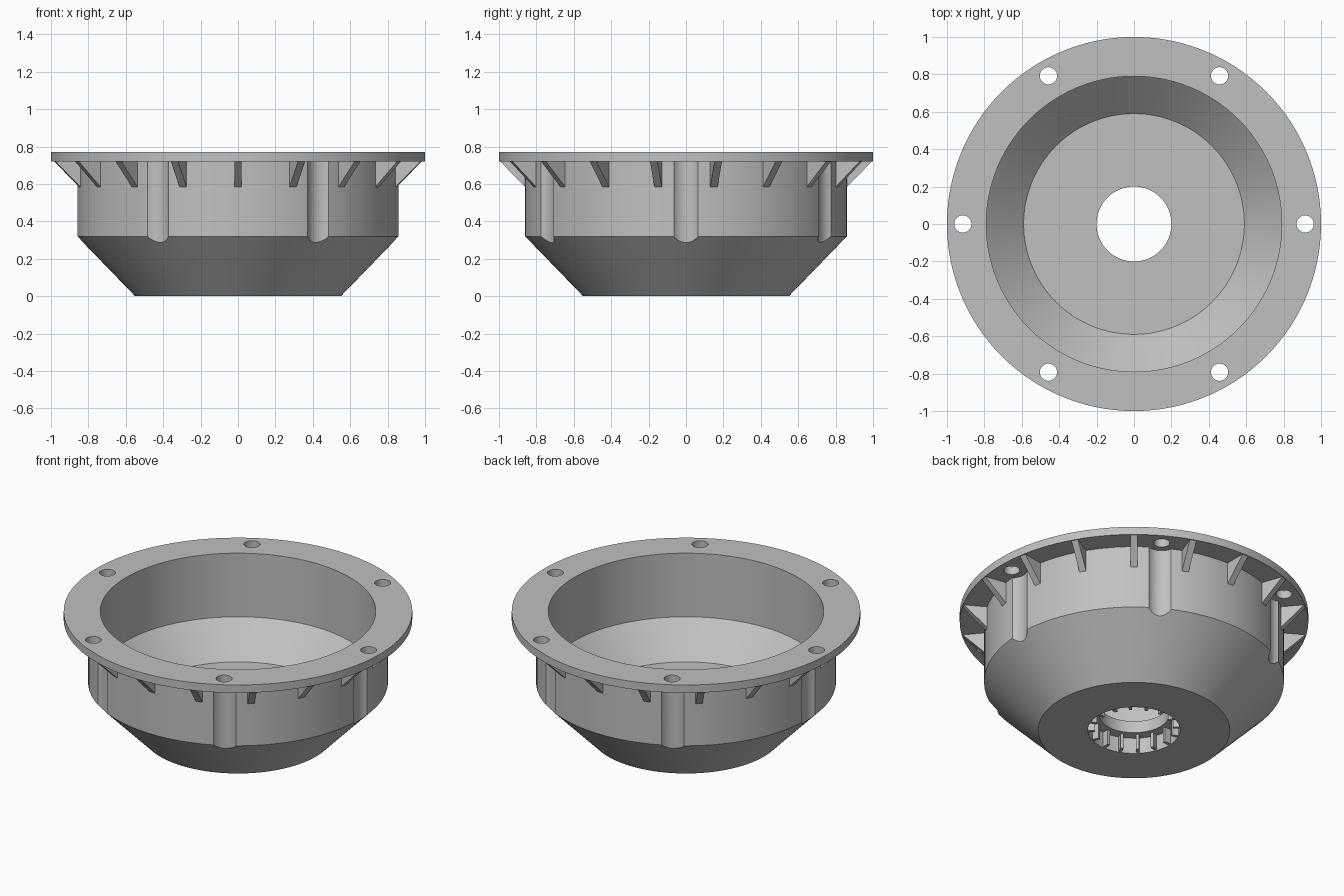
import bpy, bmesh
from math import pi, radians, cos, sin
from mathutils import Matrix, Vector

cube = bpy.data.objects.get("Cube")
if cube:
    bpy.data.objects.remove(cube)

grey = bpy.data.materials.new("plain grey")
grey.use_nodes = True
colour = (0.53, 0.53, 0.53, 1)
grey.diffuse_color = colour
grey.node_tree.nodes["Principled BSDF"].inputs["Base Color"].default_value = colour


def make_object(name, bm):
    bmesh.ops.recalc_face_normals(bm, faces=bm.faces)
    mesh = bpy.data.meshes.new(name)
    bm.to_mesh(mesh)
    bm.free()
    mesh.materials.append(grey)
    obj = bpy.data.objects.new(name, mesh)
    bpy.context.collection.objects.link(obj)
    return obj


def lathe(name, profile, steps=120):
    bm = bmesh.new()
    verts = [bm.verts.new((r, 0, z)) for r, z in profile]
    edges = [bm.edges.new((v, verts[i - 1])) for i, v in enumerate(verts)]
    bmesh.ops.spin(bm, geom=verts + edges, cent=(0, 0, 0), axis=(0, 0, 1),
                   angle=2 * pi, steps=steps, use_merge=True)
    bmesh.ops.remove_doubles(bm, verts=bm.verts, dist=1e-5)
    return make_object(name, bm)


def radial_plates(name, outline, width, count, start):
    """Thin plates with an (r, z) outline, repeated around the axis."""
    bm = bmesh.new()
    for i in range(count):
        turn = Matrix.Rotation(start + 2 * pi * i / count, 4, 'Z')
        face = bm.faces.new([bm.verts.new(turn @ Vector((r, -width / 2, z)))
                             for r, z in outline])
        out = bmesh.ops.extrude_face_region(bm, geom=[face], use_keep_orig=True)
        moved = [v for v in out["geom"] if isinstance(v, bmesh.types.BMVert)]
        bmesh.ops.translate(bm, verts=moved, vec=turn @ Vector((0, width, 0)))
    return make_object(name, bm)


def cut_cylinders(target, radius, low, high):
    """Cut six upright cylinders on the bolt circle."""
    bm = bmesh.new()
    for i in range(6):
        a = i * pi / 3
        place = Matrix.Translation((0.915 * cos(a), 0.915 * sin(a), (low + high) / 2))
        bmesh.ops.create_cone(bm, cap_ends=True, segments=48, radius1=radius,
                              radius2=radius, depth=high - low, matrix=place)
    cutter = make_object("bolt_cutter", bm)
    cutter.hide_render = True
    mod = target.modifiers.new("cut", 'BOOLEAN')
    mod.operation, mod.solver, mod.object = 'DIFFERENCE', 'EXACT', cutter
    bpy.context.view_layer.objects.active = target
    bpy.ops.object.modifier_apply(modifier=mod.name)
    bpy.data.objects.remove(cutter)


# Flanged bowl with a stepped centre hole
bowl = lathe("flanged_bowl", [
    (0.265, 0), (0.55, 0), (0.86, 0.32), (0.86, 0.72), (1, 0.72), (1, 0.77),
    (0.79, 0.77), (0.79, 0.367), (0.59, 0.175), (0.2, 0.175), (0.2, 0.1),
    (0.265, 0.1)])

# Screw clearance grooves down the wall, then bolt holes through the flange
cut_cylinders(bowl, 0.087, 0.2, 0.7195)
cut_cylinders(bowl, 0.046, 0.65, 0.85)

# Triangular gussets under the flange
gussets = radial_plates("flange_gussets", [(0.84, 0.585), (0.86, 0.585), (0.995, 0.721),
                                           (0.995, 0.73), (0.84, 0.73)],
                        0.04, 18, radians(-90))

# Short ribs inside the centre hole
ribs = radial_plates("hole_ribs", [(0.225, 0.005), (0.275, 0.005), (0.275, 0.11),
                                   (0.225, 0.11)], 0.018, 16, 0)

bpy.ops.object.select_all(action='DESELECT')
for obj in (bowl, gussets, ribs):
    obj.select_set(True)
bpy.context.view_layer.objects.active = bowl
bpy.ops.object.shade_smooth_by_angle(angle=radians(25))
